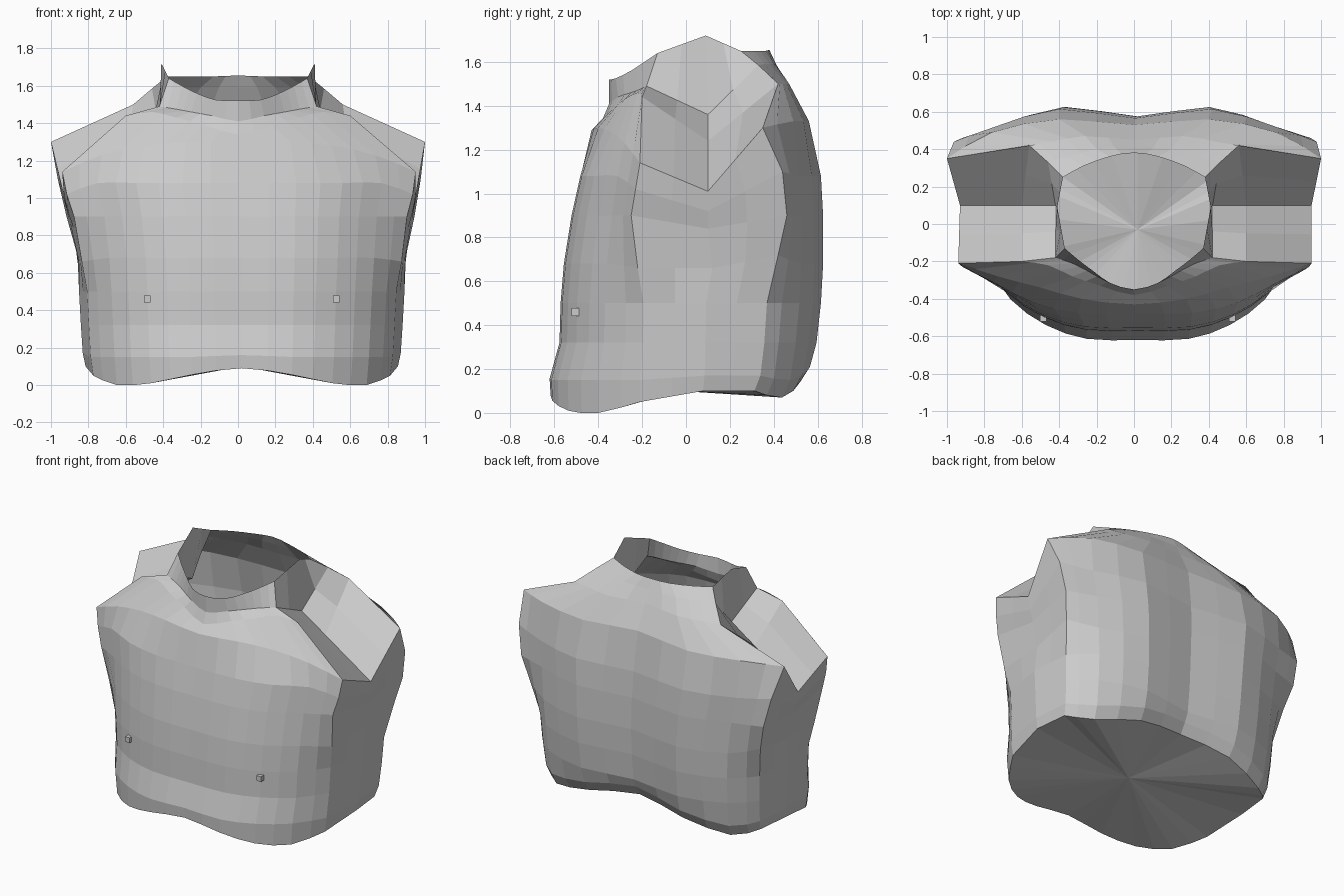
import bpy, bmesh
from mathutils import Vector

if "Cube" in bpy.data.objects:
    bpy.data.objects.remove(bpy.data.objects["Cube"])

# Half cross-section, front centre -> side -> spine (unit width / depth)
SECTION = [(0, -1), (.32, -.99), (.58, -.87), (.8, -.65), (.95, -.34),
           (1, .15), (.97, .6), (.8, .84), (.43, 1), (0, .92)]
# Lower edge height per column
HEM = [.09, .055, .01, .0, .05, .1, .1, .07, .14, .19]
# Trunk rings: height, half width, front depth, back depth
RINGS = [(0, .835, .615, .52), (.15, .85, .62, .565), (.32, .86, .575, .595),
         (.5, .87, .57, .615), (.68, .885, .555, .625), (.9, .91, .52, .625),
         (1.08, .95, .48, .615)]
# Armpit and arm-cut points that leave the plain rings: (ring, column) -> point
ARM_CUT = {(4, 4): (.855, -.22, .66), (4, 5): (.87, .12, .66), (4, 6): (.885, .42, .72),
           (5, 4): (.89, -.25, .9), (5, 5): (.895, .1, .84),
           (5, 6): (.93, .46, .9), (6, 4): (.925, -.23, 1.02), (6, 5): (.92, .1, .92),
           (6, 6): (.97, .44, 1.1)}
# Shoulder edge, shoulder slope, neck base and neck rim
EDGE = [(0, -.43, 1.29), (.28, -.40, 1.30), (.5, -.34, 1.28), (.73, -.28, 1.23), (.945, -.21, 1.14),
        (.94, .1, 1.01), (1, .35, 1.3), (.76, .49, 1.33), (.4, .56, 1.33), (0, .53, 1.35)]
SLOPE = [(0, -.38, 1.34), (.18, -.33, 1.39), (.33, -.28, 1.43), (.46, -.22, 1.46), (.6, -.2, 1.44),
         (.6, .1, 1.24), (.56, .42, 1.5), (.44, .44, 1.5), (.26, .47, 1.5), (0, .45, 1.51)]
NECK = [(0, -.35, 1.41), (.14, -.31, 1.44), (.25, -.25, 1.46), (.33, -.21, 1.475), (.42, -.18, 1.49),
        (.42, .1, 1.36), (.46, .33, 1.585), (.36, .36, 1.59), (.2, .40, 1.59), (0, .41, 1.59)]
RIM = [(0, -.35, 1.52), (.12, -.32, 1.525), (.22, -.25, 1.56), (.3, -.19, 1.6), (.37, -.13, 1.64),
       (.41, .09, 1.72), (.38, .25, 1.65), (.27, .31, 1.65), (.13, .36, 1.65), (0, .38, 1.655)]


def trunk_ring(z, w, front, back):
    pts = []
    for (x, y), hem in zip(SECTION, HEM):
        height = hem if z == 0 else max(z, hem + .07)
        pts.append((x * w, y * (front if y < 0 else back), height))
    return pts


def curved(pts):
    """Add a smooth midpoint between neighbours, mirrored at the centre line."""
    pts = [Vector(p) for p in pts]
    flip = lambda p: Vector((-p.x, p.y, p.z))
    out = []
    for i in range(len(pts) - 1):
        a, b = pts[i], pts[i + 1]
        mid = (a + b) / 2
        if i not in (4, 5):                      # arm cut stays straight
            before = flip(pts[1]) if i == 0 else (a if i == 6 else pts[i - 1])
            after = flip(pts[-2]) if i == 8 else (b if i == 3 else pts[i + 2])
            mid = (9 * (a + b) - before - after) / 16
        out += [a, mid]
    return out + [pts[-1]]


def add_mirrored(name, bm):
    bmesh.ops.mirror(bm, geom=bm.verts[:] + bm.edges[:] + bm.faces[:],
                     axis='X', merge_dist=.001)
    # The trunk leans slightly to one side below the shoulders
    for v in bm.verts:
        v.co.x += .02 * min(1, max(0, (1.3 - v.co.z) / .6))
    bmesh.ops.recalc_face_normals(bm, faces=bm.faces)
    mesh = bpy.data.meshes.new(name)
    bm.to_mesh(mesh)
    bm.free()
    bpy.context.collection.objects.link(bpy.data.objects.new(name, mesh))


# Torso shell: open neck, fan-closed base
bm = bmesh.new()
rows = [trunk_ring(*r) for r in RINGS] + [EDGE, SLOPE, NECK, RIM]
for (ring, column), point in ARM_CUT.items():
    rows[ring][column] = point
grid = [[bm.verts.new(p) for p in curved(r)] for r in rows]
for low, high in zip(grid, grid[1:]):
    for i in range(len(low) - 1):
        bm.faces.new((low[i], low[i + 1], high[i + 1], high[i]))
centre = bm.verts.new((0, -.03, .1))
for a, b in zip(grid[0], grid[0][1:]):
    bm.faces.new((centre, b, a))
add_mirrored("torso", bm)

# Small square nipples
bm = bmesh.new()
bmesh.ops.create_cube(bm, size=.035)
bmesh.ops.translate(bm, verts=bm.verts, vec=(.505, -.505, .46))
add_mirrored("nipples", bm)
